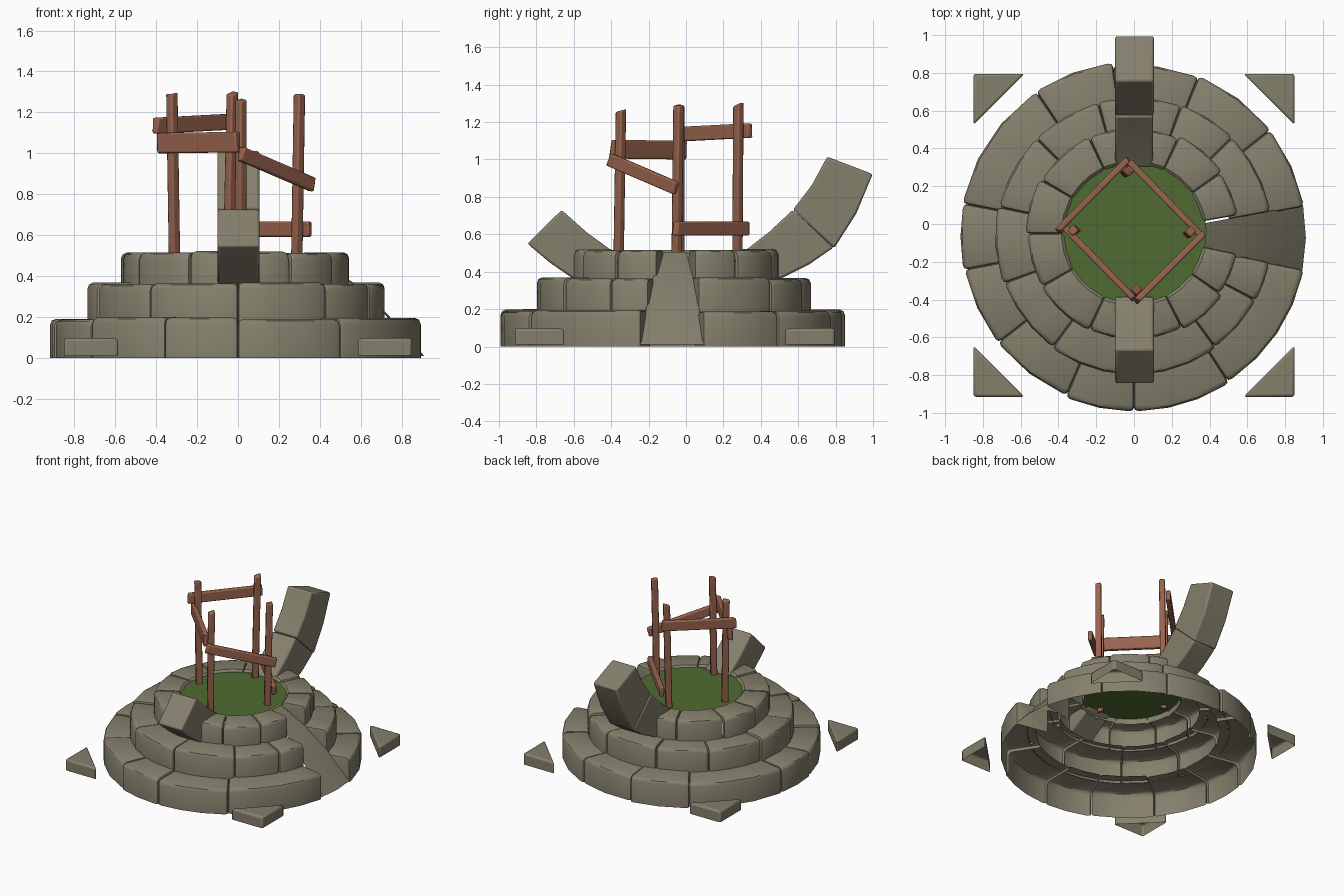
import bpy, bmesh, math, random
from mathutils import Vector, Matrix

if "Cube" in bpy.data.objects:
    bpy.data.objects.remove(bpy.data.objects["Cube"])

random.seed(4)


def material(name, rgb):
    m = bpy.data.materials.new(name)
    m.diffuse_color = (*rgb, 1)
    m.use_nodes = True
    m.node_tree.nodes["Principled BSDF"].inputs["Base Color"].default_value = m.diffuse_color
    return m


STONE = material("stone", (0.235, 0.215, 0.15))
WOOD = material("wood", (0.31, 0.125, 0.075))
WATER = material("green_water", (0.08, 0.145, 0.03))


def finish(bm, name, mat, bevel=0, angle=40):
    me = bpy.data.meshes.new(name)
    bm.to_mesh(me)
    bm.free()
    ob = bpy.data.objects.new(name, me)
    bpy.context.collection.objects.link(ob)
    me.materials.append(mat)
    if bevel:
        mod = ob.modifiers.new("bevel", 'BEVEL')
        mod.width = bevel
        mod.segments = 2
        mod.limit_method = 'ANGLE'
    bpy.ops.object.select_all(action='DESELECT')
    bpy.context.view_layer.objects.active = ob
    ob.select_set(True)
    bpy.ops.object.shade_smooth_by_angle(angle=math.radians(angle))
    return ob


def polar(r, a, z, cy):
    return (r * math.cos(a), cy + r * math.sin(a), z)


# Stone rings: open-bottomed shells, one rounded stone per pair of joints
def ring(name, joints, r_in, r_out, z_bot, z_top, cy, lip=False):
    bm = bmesh.new()
    for k in range(len(joints) - 1):
        a0, a1 = math.radians(joints[k]), math.radians(joints[k + 1])
        ro = r_out + random.uniform(-0.012, 0.008)
        zt = z_top + random.uniform(-0.008, 0.006)
        e1, e2 = 0.006 / r_out, 0.026 / r_out
        n = max(2, round((a1 - a0) / math.radians(13)))
        inner = [a0 + e2 + (a1 - a0 - 2 * e2) * i / n for i in range(n + 1)]
        angles = [a0, a0 + e1] + inner + [a1 - e1, a1]
        insets = [0.022, 0.006] + [0] * (n + 1) + [0.006, 0.022]
        rows = []
        for a, d in zip(angles, insets):
            t, r = zt - d, ro - d
            prof = [(r_in, t - 0.06), (r_in, t - 0.015)] if lip else []
            prof += [(r_in + (0.015 if lip else 0), t), (r - 0.028, t),
                     (r - 0.009, t - 0.008), (r, t - 0.028), (r, z_bot)]
            rows.append([bm.verts.new(polar(p, a, z, cy)) for p, z in prof])
        for p, q in zip(rows, rows[1:]):
            for j in range(len(p) - 1):
                bm.faces.new((p[j], p[j + 1], q[j + 1], q[j]))
        # closed walls on the two stones beside the ramp
        if k == 0:
            v = bm.verts.new(polar(r_in, a0, z_bot, cy))
            bm.faces.new(list(reversed(rows[0] + [v])))
        if k == len(joints) - 2:
            v = bm.verts.new(polar(r_in, a1, z_bot, cy))
            bm.faces.new(rows[-1] + [v])
    return finish(bm, name, STONE)


ring("lower_stone_ring", [10, 38, 68, 97, 124, 169, 191, 218, 247, 270, 303, 349],
     0.66, 0.92, 0.0, 0.195, -0.067)
ring("middle_stone_ring", [10, 45, 70, 105, 135, 168, 200, 234, 270, 306, 332, 349],
     0.51, 0.73, 0.18, 0.365, -0.062)
ring("upper_stone_ring", [10, 35, 65, 90, 115, 150, 180, 210, 245, 270, 297, 325, 349],
     0.37, 0.565, 0.345, 0.52, -0.05, lip=True)

# Worn sloping channel on the right side
bm = bmesh.new()
rows = [[bm.verts.new(polar(r, math.radians(a), z, -0.065)) for a in (-11.5, -0.5, 10.5)]
        for r, z in ((0.36, 0.505), (0.56, 0.37), (0.73, 0.215), (0.91, 0.01))]
for p, q in zip(rows, rows[1:]):
    for j in range(2):
        bm.faces.new((p[j], q[j], q[j + 1], p[j + 1]))
finish(bm, "ramp", STONE)

# Water surface
bm = bmesh.new()
bmesh.ops.create_circle(bm, cap_ends=True, radius=0.385, segments=28,
                        matrix=Matrix.Translation((0, -0.04, 0.5)))
finish(bm, "water", WATER)


def prism(name, pts, axis, lo, hi, bevel, open_bottom=False):
    """Extrude an outline along x or z."""
    bm = bmesh.new()
    ends = []
    for h in (lo, hi):
        ends.append([bm.verts.new((h, a, b) if axis == 'x' else (a, b, h)) for a, b in pts])
    n = len(pts)
    caps = [bm.faces.new(e) for e in ends]
    for i in range(n):
        j = (i + 1) % n
        bm.faces.new((ends[0][i], ends[0][j], ends[1][j], ends[1][i]))
    bmesh.ops.recalc_face_normals(bm, faces=bm.faces)
    if open_bottom:
        bmesh.ops.delete(bm, geom=[caps[0]], context='FACES_ONLY')
    return finish(bm, name, STONE, bevel)


# Broken arch stones, back and front
prism("back_arch_lower", [(0.30, 0.50), (0.445, 0.613), (0.57, 0.73), (0.79, 0.53),
                          (0.66, 0.44), (0.50, 0.36)], 'x', -0.1, 0.1, 0.012)
prism("back_arch_upper", [(0.572, 0.732), (0.672, 0.862), (0.755, 1.015), (0.998, 0.922),
                          (0.91, 0.71), (0.792, 0.525)], 'x', -0.1, 0.105, 0.012)
prism("front_arch_lower", [(-0.38, 0.50), (-0.53, 0.61), (-0.665, 0.73), (-0.848, 0.55),
                           (-0.73, 0.45), (-0.60, 0.36)], 'x', -0.1, 0.105, 0.012)

# Triangular corner stones
for sx, side in ((-1, "left"), (1, "right")):
    for y, sy, end in ((0.795, -1, "back"), (-0.915, 1, "front")):
        x = 0.85 * sx
        prism(f"corner_stone_{end}_{side}", [(x, y), (x - 0.27 * sx, y), (x, y + 0.27 * sy)],
              'z', 0.012, 0.098, 0.014, open_bottom=True)


# Timber: a box between two points with slightly uneven ends
def beam(name, a, b, thick, tall, up):
    a, b = Vector(a), Vector(b)
    d = (b - a).normalized()
    side = d.cross(Vector(up)).normalized()
    top = side.cross(d)
    bm = bmesh.new()
    ends = []
    for c in (a, b):
        ends.append([bm.verts.new(c + side * u * thick / 2 + top * v * tall / 2
                                  + d * random.uniform(-0.012, 0.012))
                     for u, v in ((-1, -1), (1, -1), (1, 1), (-1, 1))])
        bm.faces.new(ends[-1])
    for i in range(4):
        j = (i + 1) % 4
        bm.faces.new((ends[0][i], ends[0][j], ends[1][j], ends[1][i]))
    bmesh.ops.recalc_face_normals(bm, faces=bm.faces)
    finish(bm, name, WOOD, 0.008)


# Four posts, turned 45 degrees
for name, a, b in (("left", (-0.31, -0.035, 0.48), (-0.323, -0.035, 1.295)),
                   ("back", (-0.045, 0.275, 0.48), (-0.028, 0.28, 1.295)),
                   ("right", (0.287, -0.05, 0.48), (0.3, -0.04, 1.295)),
                   ("front", (0.012, -0.36, 0.48), (0.015, -0.348, 1.265))):
    beam(f"post_{name}", a, b, 0.042, 0.046, (1, 1, 0))

# Four rails
for name, a, b, h in (
        ("back_left", (-0.405, -0.035, 1.135), (-0.025, 0.35, 1.155), 0.078),
        ("front_left", (-0.38, -0.005, 1.05), (0.0, -0.395, 1.055), 0.1),
        ("front_right", (0.01, -0.41, 1.0), (0.37, -0.05, 0.845), 0.07),
        ("back_right", (0.355, -0.06, 0.63), (-0.03, 0.335, 0.63), 0.075)):
    beam(f"rail_{name}", a, b, 0.034, h, (0, 0, 1))
